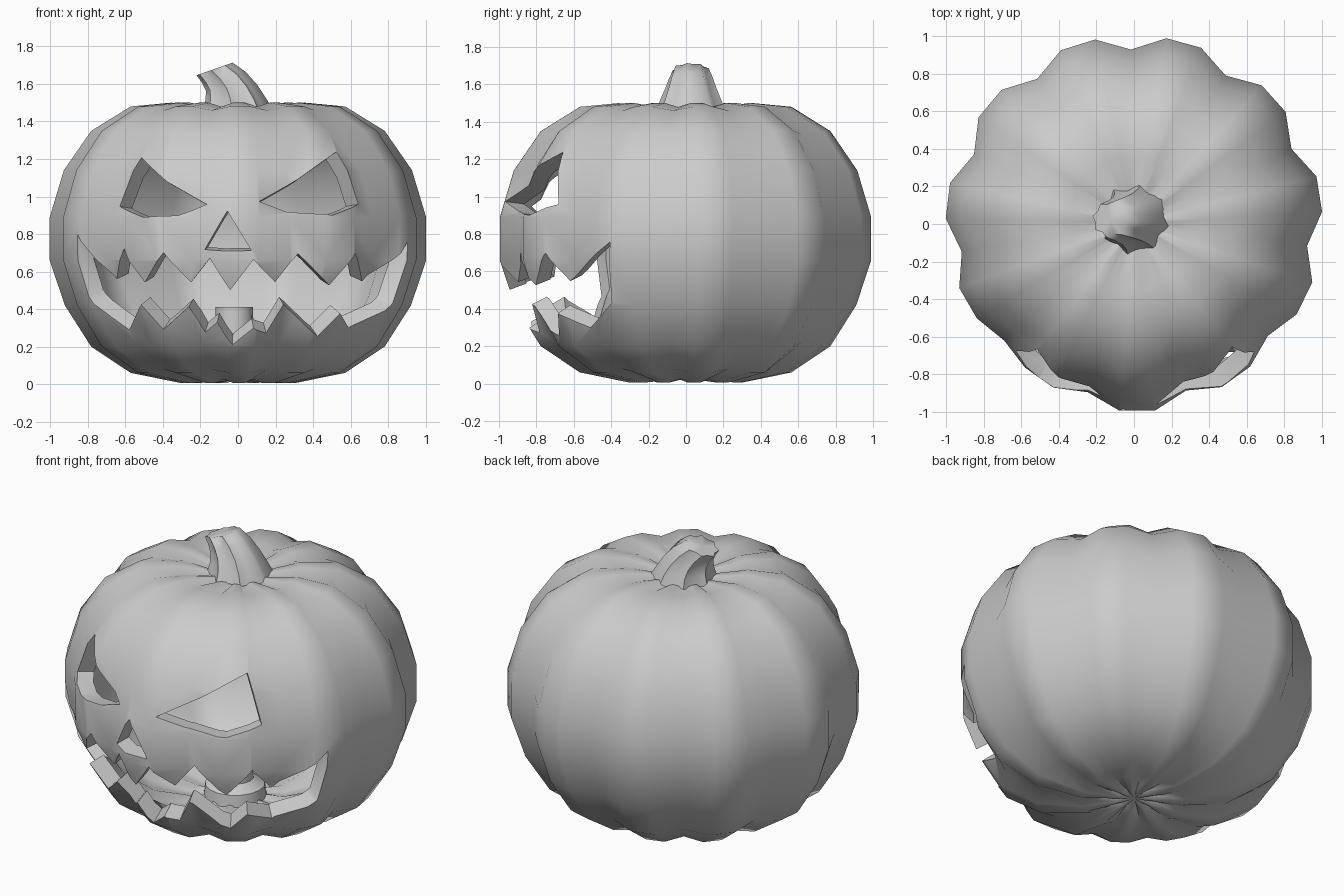
import bpy, bmesh, math
from mathutils import Vector

if "Cube" in bpy.data.objects:
    bpy.data.objects.remove(bpy.data.objects["Cube"])

RIBS = 11
# body profile along the rib crests: (radius, height)
PROFILE = [(.10, .02), (.30, .005), (.57, .06), (.78, .2), (.92, .42), (1.0, .66),
           (1.0, .89), (.925, 1.14), (.78, 1.35), (.57, 1.48), (.36, 1.50), (.12, 1.465)]
CENTRE = Vector((0, 0, .85))


def make_object(name, verts, faces):
    mesh = bpy.data.meshes.new(name)
    mesh.from_pydata([tuple(v) for v in verts], [], faces)
    bm = bmesh.new()
    bm.from_mesh(mesh)
    bmesh.ops.recalc_face_normals(bm, faces=bm.faces)
    bm.to_mesh(mesh)
    bm.free()
    obj = bpy.data.objects.new(name, mesh)
    bpy.context.collection.objects.link(obj)
    return obj


def loft(name, rings):
    """Bridge equal rings and close both ends with fans."""
    n = len(rings[0])
    verts = [v for ring in rings for v in ring]
    faces = []
    for k in range(len(rings) - 1):
        for i in range(n):
            j = (i + 1) % n
            faces.append((k * n + i, k * n + j, (k + 1) * n + j, (k + 1) * n + i))
    for k in (0, len(rings) - 1):
        c = len(verts)
        verts.append(sum(rings[k], Vector()) / n)
        faces += [(k * n + i, k * n + (i + 1) % n, c) for i in range(n)]
    return make_object(name, verts, faces)


def crest(deg):
    """Crest radius factor: the front cheeks are slightly flattened."""
    return (1.005 - .045 * math.exp(-((deg - 229) / 26) ** 2)
            - .025 * math.exp(-((deg - 312) / 24) ** 2))


def ribbed_body(name, scale):
    """Eleven ribs, three vertices per rib: one groove and two crest points."""
    rings = []
    for r, z in PROFILE:
        ring = []
        for i in range(RIBS * 3):
            deg = 91 + i * 360 / (RIBS * 3)
            a = math.radians(deg)
            flute, rise = (.93, .972) if i % 3 == 0 else (crest(deg), 1)
            ring.append(Vector((r * math.cos(a) * flute * scale, r * math.sin(a) * flute * scale,
                                .75 + (z - .75) * rise * scale)))
        rings.append(ring)
    return loft(name, rings)


def on_surface(x, z):
    """Project a front-view point onto the front of the body."""
    for (r0, z0), (r1, z1) in zip(PROFILE[1:], PROFILE[2:]):
        if z0 <= z <= z1:
            r = .97 * (r0 + (r1 - r0) * (z - z0) / (z1 - z0))
            return Vector((x, -math.sqrt(max(r * r - x * x, .01)), z))


def radial_pair(points):
    surf = [on_surface(x, z) - CENTRE for x, z in points]
    return [CENTRE + p * 1.25 for p in surf] + [CENTRE + p * .72 for p in surf]


def hole_cutter(name, outline):
    n = len(outline)
    faces = [tuple(range(n)), tuple(range(n, 2 * n))]
    faces += [(i, (i + 1) % n, n + (i + 1) % n, n + i) for i in range(n)]
    return make_object(name, radial_pair(outline), faces)


def mouth_cutter(name, upper, lower):
    n = len(upper)
    verts = radial_pair(upper + lower)   # outer upper, outer lower, inner upper, inner lower
    faces = []
    for i in range(n - 1):
        for a, b in ((0, n), (n, 3 * n), (3 * n, 2 * n), (2 * n, 0)):
            faces += [(a + i, a + i + 1, b + i + 1), (a + i, b + i + 1, b + i)]
    for i in (0, n - 1):
        faces.append((i, n + i, 3 * n + i, 2 * n + i))
    return make_object(name, verts, faces)


def smooth(obj, angle):
    bpy.ops.object.select_all(action='DESELECT')
    obj.select_set(True)
    bpy.context.view_layer.objects.active = obj
    bpy.ops.object.shade_smooth_by_angle(angle=math.radians(angle))


# hollow ribbed body
body = ribbed_body("pumpkin_body", 1.0)
cutters = [ribbed_body("cavity_cutter", .9)]

# eyes and nose
cutters.append(hole_cutter("left_eye_cutter",
    [(-.52, 1.21), (-.38, 1.08), (-.17, .96), (-.33, .90), (-.51, .89), (-.65, .95)]))
cutters.append(hole_cutter("right_eye_cutter",
    [(.52, 1.235), (.65, .96), (.50, .90), (.27, .92), (.11, .97), (.33, 1.10)]))
cutters.append(hole_cutter("nose_cutter", [(-.055, .92), (-.18, .715), (.07, .715)]))

# jagged mouth
UPPER = [(-.85, .80), (-.67, .55), (-.62, .72), (-.5, .54), (-.4, .70), (-.26, .53),
         (-.15, .67), (-.04, .51), (.08, .67), (.2, .54), (.33, .69), (.48, .53),
         (.62, .70), (.68, .54), (.885, .76)]
LOWER = [(-.79, .47), (-.6, .27), (-.52, .42), (-.4, .29), (-.27, .40), (-.18, .26),
         (-.11, .33), (-.03, .22), (.08, .31), (.15, .27), (.25, .41), (.42, .26),
         (.54, .38), (.61, .28), (.81, .44)]
cutters.append(mouth_cutter("mouth_cutter", UPPER, LOWER))

# carve the body, then drop the cutters
bpy.context.view_layer.objects.active = body
for cutter in cutters:
    cutter.hide_render = True
    mod = body.modifiers.new(cutter.name, 'BOOLEAN')
    mod.operation, mod.solver, mod.object = 'DIFFERENCE', 'EXACT', cutter
    bpy.ops.object.modifier_apply(modifier=mod.name)
    bpy.data.objects.remove(cutter)
smooth(body, 50)

# fluted stem leaning to the left with a slanted cut
rings = []
for cx, cz, r, tilt in ((0, 1.46, .185, 0), (-.01, 1.52, .16, 0), (-.035, 1.58, .135, .12),
                        (-.075, 1.635, .115, .25), (-.125, 1.68, .095, .35)):
    ring = []
    for i in range(16):
        a = math.radians(12) + i * math.tau / 16
        rr = r * (1.03 if i % 2 else .86)
        dx = rr * math.cos(a)
        ring.append(Vector((cx + dx, .025 + rr * math.sin(a), cz + tilt * dx)))
    rings.append(ring)
smooth(loft("stem", rings), 65)

# candle with a melted foot inside the body
rings = [[Vector((-.02 + r * math.cos(i * math.tau / 16), r * math.sin(i * math.tau / 16), z))
          for i in range(16)]
         for r, z in ((.18, .08), (.17, .16), (.105, .2), (.1, .41), (.085, .41), (.07, .39))]
smooth(loft("candle", rings), 35)
